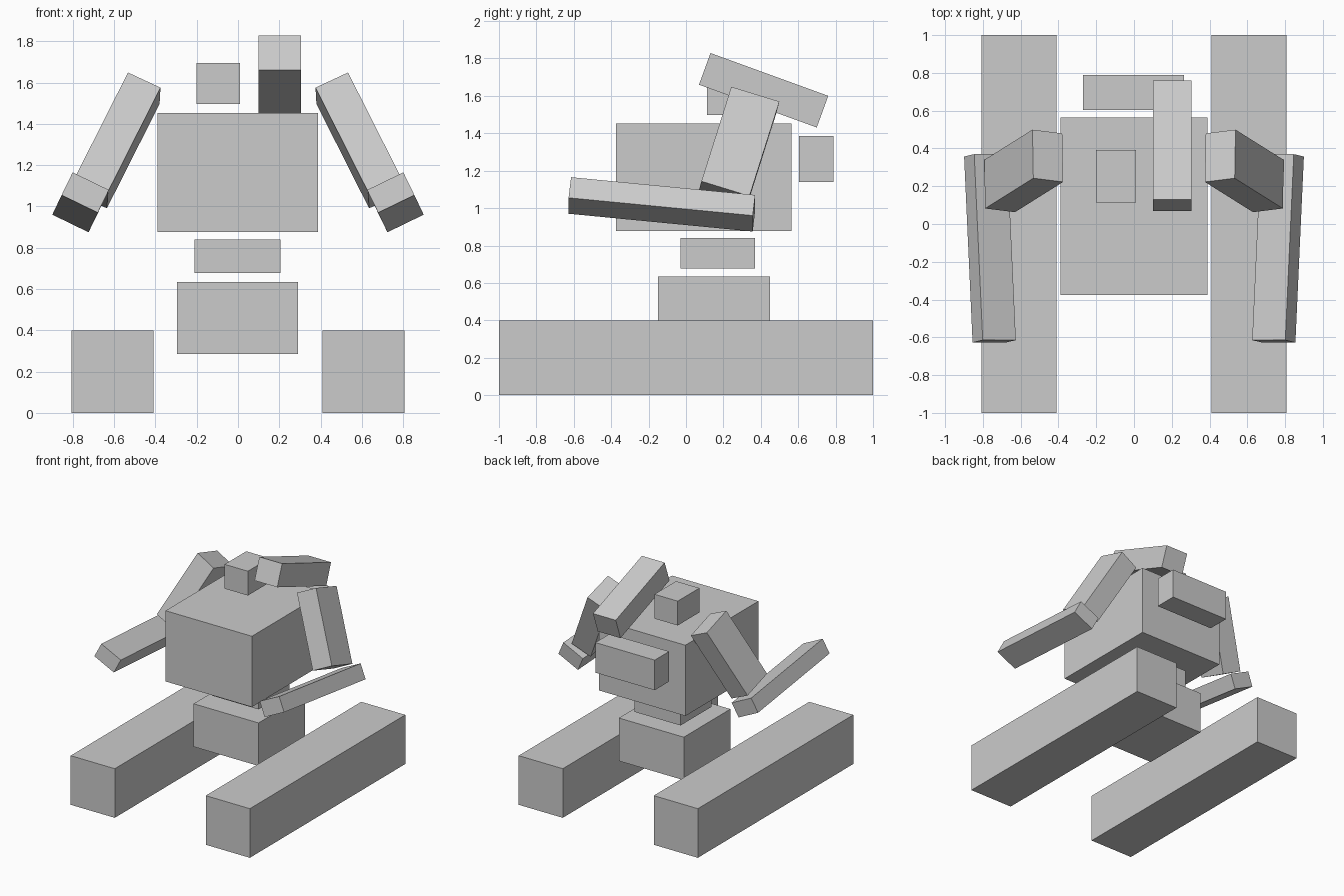
import bpy
from mathutils import Vector, Matrix

if "Cube" in bpy.data.objects:
    bpy.data.objects.remove(bpy.data.objects["Cube"])


def box(name, center, size, rot=Matrix.Identity(3)):
    """Box of a given size, turned by a 3x3 rotation, with baked transform."""
    bpy.ops.mesh.primitive_cube_add(size=1)
    ob = bpy.context.object
    ob.name = ob.data.name = name
    ob.data.transform(Matrix.Translation(center) @ rot.to_4x4() @ Matrix.Diagonal((*size, 1)))
    return ob


def span(name, x, y, z):
    """Upright box between (min, max) pairs."""
    return box(name, [sum(r) / 2 for r in (x, y, z)], [r[1] - r[0] for r in (x, y, z)])


def limb(name, center, size, along, across):
    """Tilted box: 'along' is its length axis, 'across' its width axis."""
    a = Vector(along).normalized()
    b = Vector(across)
    b = (b - a * b.dot(a)).normalized()
    return box(name, center, size, Matrix((a, b, a.cross(b))).transposed())


def mirror_x(ob):
    m = ob.modifiers.new("mirror", 'MIRROR')
    m.use_axis[0] = True


# body stack
span("pelvis", (-0.295, 0.29), (-0.15, 0.45), (0.285, 0.635))
span("waist", (-0.21, 0.205), (-0.03, 0.37), (0.677, 0.84))
span("torso", (-0.39, 0.388), (-0.375, 0.565), (0.877, 1.453))
span("head", (-0.2, 0.01), (0.113, 0.392), (1.497, 1.695))
span("backpack", (-0.27, 0.265), (0.603, 0.788), (1.14, 1.385))

# shoulder cannon, tipped upwards at the front
box("shoulder_cannon", (0.203, 0.415, 1.63), (0.205, 0.67, 0.18),
    Matrix.Rotation(-0.349, 3, 'X'))

# mirrored tracks and arms
mirror_x(span("track", (0.41, 0.807), (-1, 1), (0, 0.4)))
mirror_x(limb("upper_arm", (0.584, 0.281, 1.32), (0.588, 0.269, 0.175),
              (0.255, -0.16, -0.505), (0.005, 0.257, -0.08)))
mirror_x(limb("forearm", (0.7625, -0.129, 1.02), (0.99, 0.195, 0.123),
              (0.045, 0.985, -0.095), (-0.175, 0, -0.085)))
